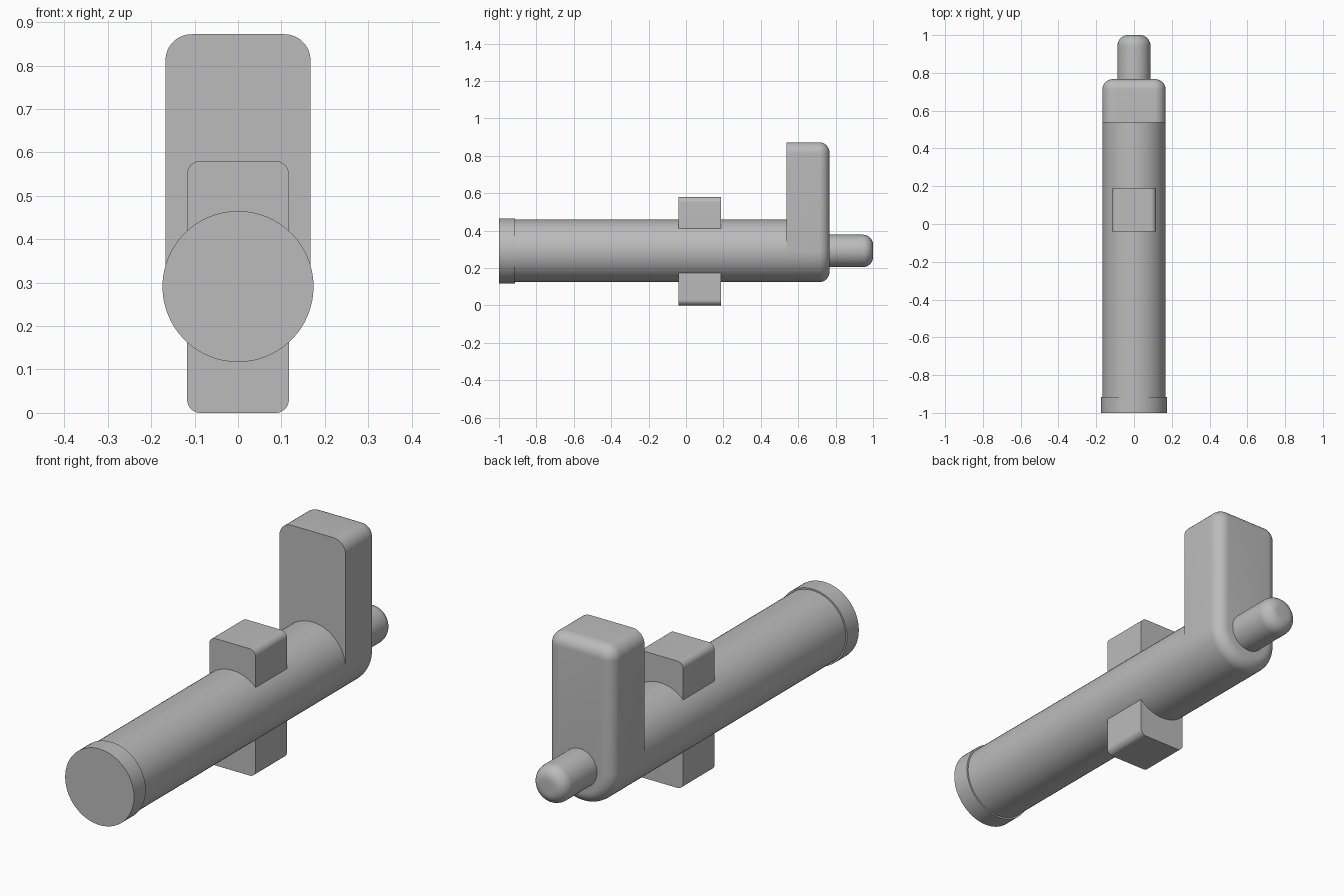
import bpy
import bmesh
from math import sin, cos, pi, radians

AXIS_Z = 0.291   # height of the shared long axis
BARREL_R = 0.167

default = bpy.data.objects.get("Cube")
if default:
    bpy.data.objects.remove(default, do_unlink=True)

grey = bpy.data.materials.new("plain grey")
grey.use_nodes = True
colour = (0.5, 0.5, 0.5, 1)
grey.diffuse_color = colour
grey.node_tree.nodes["Principled BSDF"].inputs["Base Color"].default_value = colour


def outline(half_w, z0, z1, r_low, r_high, inset, steps=16):
    """Rounded rectangle in x and z, shrunk by inset."""
    corners = [(1, 1, r_high, 0), (-1, 1, r_high, 1),
               (-1, -1, r_low, 2), (1, -1, r_low, 3)]
    points = []
    for sx, sz, r, quarter in corners:
        cx = sx * (half_w - r)
        cz = z1 - r if sz > 0 else z0 + r
        for i in range(steps + 1):
            a = (quarter + i / steps) * pi / 2
            points.append((cx + (r - inset) * cos(a), cz + (r - inset) * sin(a)))
    return points


def body(name, y0, y1, half_w, z0, z1, r_low, r_high, fillet=0):
    """Loft the outline along y, rounding the rear rim by the fillet radius."""
    rings = [(y0, 0), (y1 - fillet, 0)]
    if fillet:
        n = 8
        rings += [(y1 - fillet + fillet * sin(k / n * pi / 2),
                   fillet * (1 - cos(k / n * pi / 2))) for k in range(1, n + 1)]
    bm = bmesh.new()
    loops = [[bm.verts.new((x, y, z)) for x, z in
              outline(half_w, z0, z1, r_low, r_high, inset)] for y, inset in rings]
    count = len(loops[0])
    for a, b in zip(loops, loops[1:]):
        for i in range(count):
            j = (i + 1) % count
            bm.faces.new((a[i], a[j], b[j], b[i]))
    bm.faces.new(loops[0])
    bm.faces.new(loops[-1])
    bmesh.ops.remove_doubles(bm, verts=bm.verts, dist=1e-5)
    bmesh.ops.recalc_face_normals(bm, faces=bm.faces)
    mesh = bpy.data.meshes.new(name)
    bm.to_mesh(mesh)
    bm.free()
    mesh.materials.append(grey)
    obj = bpy.data.objects.new(name, mesh)
    bpy.context.collection.objects.link(obj)
    bpy.ops.object.select_all(action='DESELECT')
    obj.select_set(True)
    bpy.context.view_layer.objects.active = obj
    bpy.ops.object.shade_smooth_by_angle(angle=radians(30))
    return obj


def rod(name, y0, y1, r, fillet=0):
    return body(name, y0, y1, r, AXIS_Z - r, AXIS_Z + r, r, r, fillet)


# Long round barrel with a slightly wider collar at the front
rod("barrel", -0.92, 0.542, BARREL_R)
rod("front_collar", -1, -0.915, 0.174)

# Rounded block passing through the barrel
body("cross_block", -0.04, 0.187, 0.117, 0, 0.58, 0.03, 0.03)

# Upright plate with a half-round foot and softened rear rim
body("upright_plate", 0.538, 0.767, BARREL_R, AXIS_Z - BARREL_R, 0.872,
     BARREL_R, 0.06, 0.055)

# Round-ended rear pin
rod("rear_pin", 0.75, 1, 0.087, 0.055)
